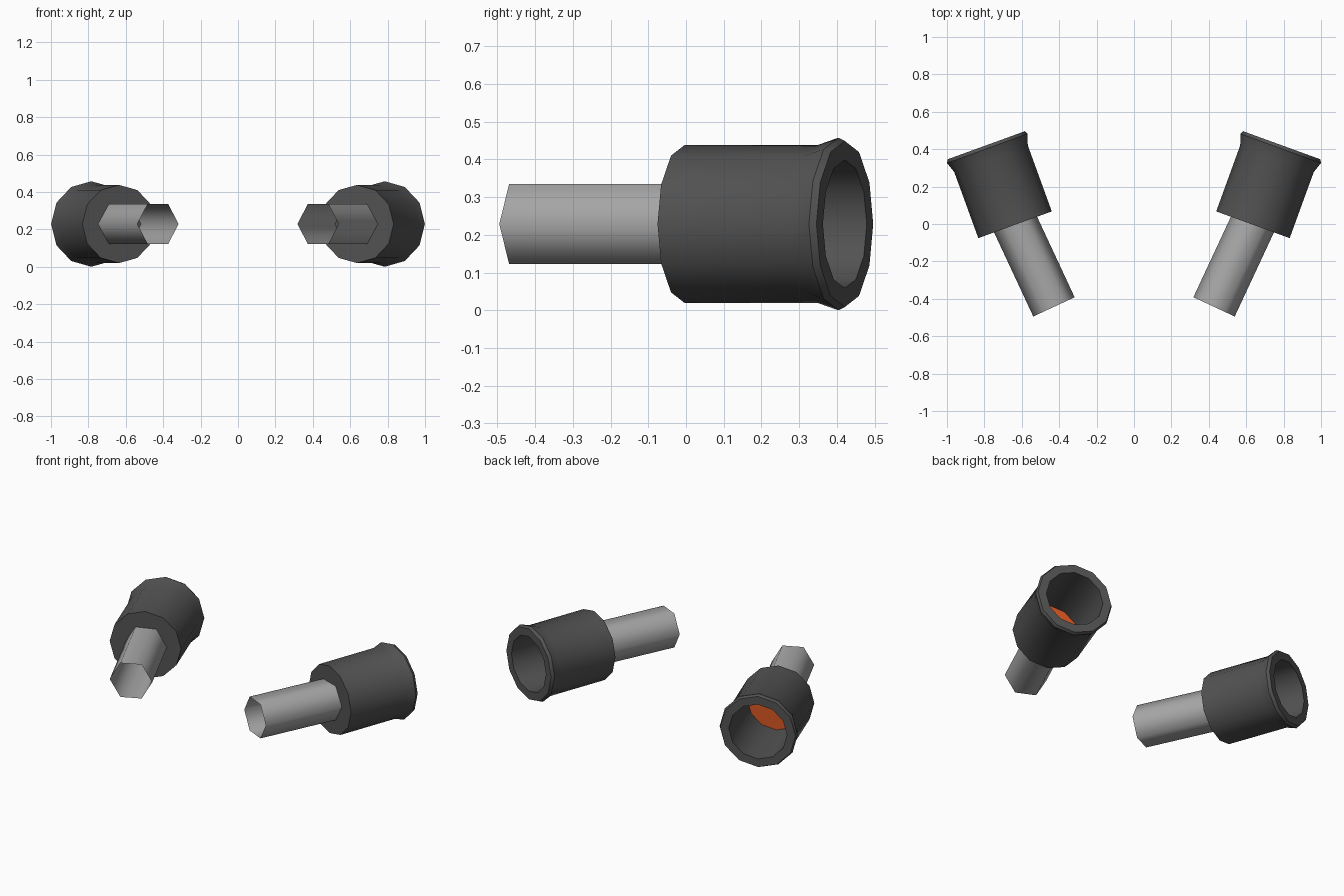
import bpy, bmesh, math
from mathutils import Vector

if "Cube" in bpy.data.objects:
    bpy.data.objects.remove(bpy.data.objects["Cube"])


def material(name, rgb):
    m = bpy.data.materials.new(name)
    m.diffuse_color = (*rgb, 1.0)
    m.use_nodes = True
    m.node_tree.nodes["Principled BSDF"].inputs["Base Color"].default_value = m.diffuse_color
    return m


DARK = material("dark grey", (0.085, 0.085, 0.085))
STEEL = material("light grey", (0.39, 0.39, 0.39))
ORANGE = material("orange", (0.65, 0.09, 0.015))


def lathe(name, profile, sides, origin, yaw, mats, caps, smooth):
    """Spin (distance, radius) points round a level axis turned by yaw from +y."""
    axis = Vector((math.sin(yaw), math.cos(yaw), 0))
    side = Vector((math.cos(yaw), -math.sin(yaw), 0))
    up = Vector((0, 0, 1))
    bm = bmesh.new()
    rings = []
    for s, r in profile:
        ring = []
        for i in range(sides):
            a = math.tau * i / sides
            ring.append(bm.verts.new(Vector(origin) + axis * s
                                     + (side * math.cos(a) + up * math.sin(a)) * r))
        rings.append(ring)
    for lo, hi in zip(rings, rings[1:]):
        for i in range(sides):
            j = (i + 1) % sides
            bm.faces.new((lo[i], lo[j], hi[j], hi[i]))
    if caps:
        bm.faces.new(rings[0])
        bm.faces.new(rings[-1]).material_index = 1   # glowing floor of the bore
    bmesh.ops.recalc_face_normals(bm, faces=bm.faces)
    mesh = bpy.data.meshes.new(name)
    bm.to_mesh(mesh)
    bm.free()
    for m in mats:
        mesh.materials.append(m)
    ob = bpy.data.objects.new(name, mesh)
    bpy.context.collection.objects.link(ob)
    bpy.ops.object.select_all(action='DESELECT')
    ob.select_set(True)
    bpy.context.view_layer.objects.active = ob
    bpy.ops.object.shade_smooth_by_angle(angle=math.radians(smooth))
    return ob


Z = 0.2285
# outer wall, flared lip, then the bore back down to its floor
NOZZLE = [(0, 0.209), (0.375, 0.209), (0.434, 0.2285), (0.452, 0.22),
          (0.452, 0.17), (0.05, 0.17)]
TUBE = [(0, 0.122), (0.5, 0.122)]

for label, sx in (("left", -1), ("right", 1)):
    lathe(label + "_nozzle", NOZZLE, 12, (sx * 0.636, -0.004, Z),
          sx * math.radians(20), [DARK, ORANGE], True, 40)
    # open six-sided pipe, angled slightly more than the nozzle
    lathe(label + "_pipe", TUBE, 6, (sx * 0.428, -0.443, Z),
          sx * math.radians(25), [STEEL], False, 65)
